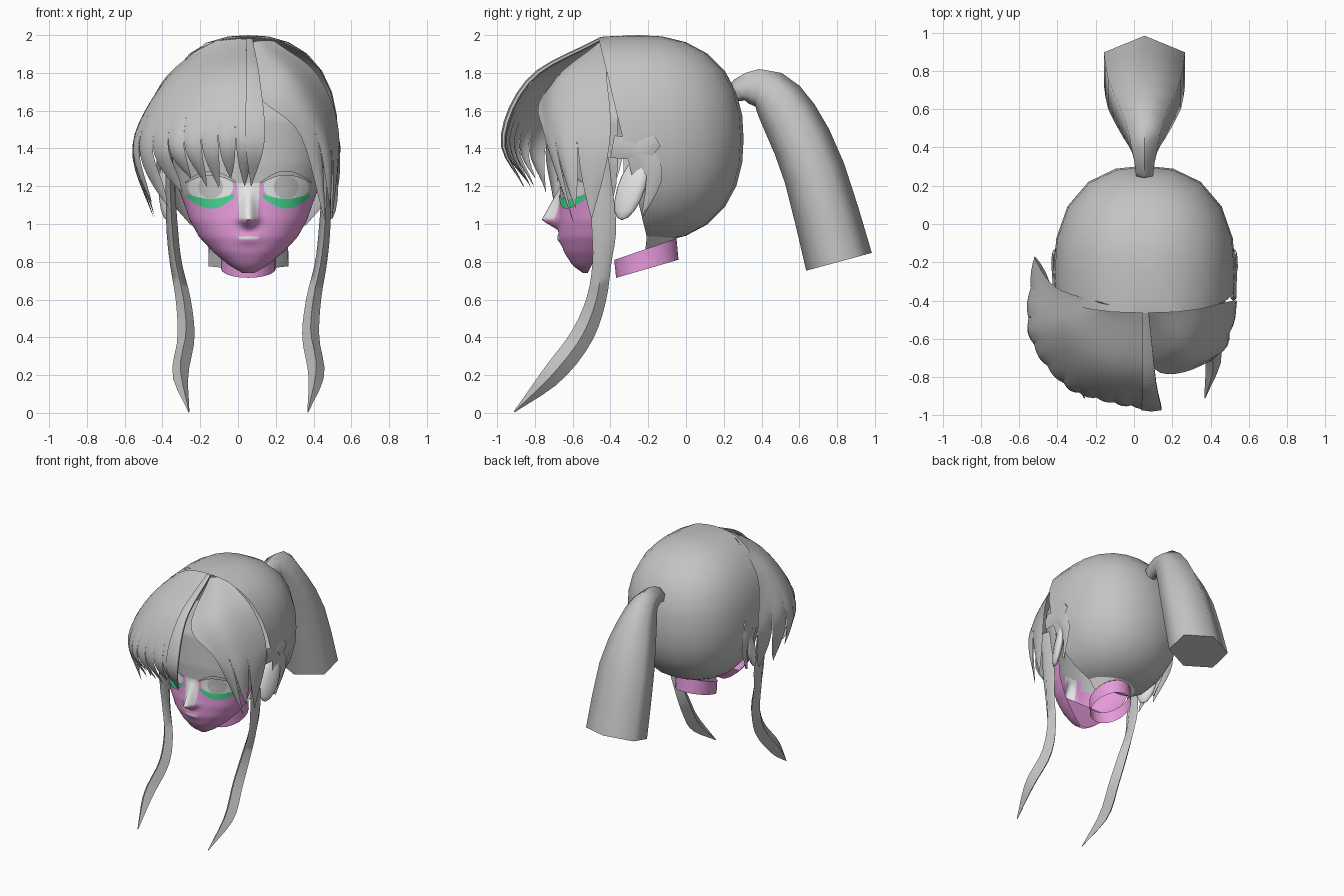
import bpy, bmesh, math
from mathutils import Vector as V

if "Cube" in bpy.data.objects:
    bpy.data.objects.remove(bpy.data.objects["Cube"])

XC = 0.055                      # symmetry line of the head
CORE = V((XC, -0.25, 1.35))     # point all shells face away from


def material(name, rgb):
    m = bpy.data.materials.new(name)
    m.diffuse_color = (*rgb, 1)
    m.use_nodes = True
    m.node_tree.nodes["Principled BSDF"].inputs["Base Color"].default_value = m.diffuse_color
    return m


HAIR = material("hair_grey", (0.55, 0.55, 0.55))
LIGHT = material("light_grey", (0.90, 0.90, 0.90))
WHITE = material("eye_white", (1.0, 1.0, 1.0))
PINK = material("pink", (0.80, 0.325, 0.71))
GREEN = material("green", (0.06, 0.68, 0.28))


def finish(name, bm, mats, rule=None):
    bmesh.ops.remove_doubles(bm, verts=bm.verts, dist=0.0004)
    if rule:
        for f in bm.faces:
            f.material_index = rule(f.calc_center_median())
    me = bpy.data.meshes.new(name)
    bm.to_mesh(me)
    bm.free()
    for m in mats:
        me.materials.append(m)
    ob = bpy.data.objects.new(name, me)
    bpy.context.collection.objects.link(ob)
    return ob


def add_sheet(bm, fn, nu, nv):
    g = [[bm.verts.new(fn(i / nu, j / nv)) for j in range(nv + 1)] for i in range(nu + 1)]
    fs = [bm.faces.new((g[i][j], g[i + 1][j], g[i + 1][j + 1], g[i][j + 1]))
          for i in range(nu) for j in range(nv)]
    out = 0
    for f in fs:
        f.normal_update()
        out += f.normal.dot(f.calc_center_median() - CORE) * f.calc_area()
    if out < 0:
        bmesh.ops.reverse_faces(bm, faces=fs)


def sheet(name, fn, nu, nv, mats, rule=None):
    bm = bmesh.new()
    add_sheet(bm, fn, nu, nv)
    return finish(name, bm, mats, rule)


def spline(p, t):
    """Smooth curve through the points p, t in 0..1."""
    p = [V(q) for q in p]
    k = min(int(t * (len(p) - 1)), len(p) - 2)
    f = t * (len(p) - 1) - k
    b, c = p[k], p[k + 1]
    a = p[k - 1] if k else b * 2 - c
    d = p[k + 2] if k + 2 < len(p) else c * 2 - b
    return 0.5 * (b * 2 + (c - a) * f + (a * 2 - b * 5 + c * 4 - d) * f * f
                  + (b * 3 - a - c * 3 + d) * f ** 3)


def tube(name, path, mat, n=6, steps=14):
    """Tapered tube; path rows are x, y, z, half width, half depth."""
    bm = bmesh.new()
    pos = [r[:3] for r in path]
    size = [(r[3], r[4], 0) for r in path]
    rings = []
    for i in range(steps + 1):
        t = i / steps
        p, s = spline(pos, t), spline(size, t)
        tan = spline(pos, min(t + 0.02, 1)) - spline(pos, max(t - 0.02, 0))
        tan.x = 0
        nrm = tan.normalized().cross(V((1, 0, 0)))
        ring = []
        for k in range(n):
            an = math.pi / 2 + k * math.tau / n
            ring.append(bm.verts.new(p + V((1, 0, 0)) * math.cos(an) * max(s.x, 0.001)
                                     + nrm * math.sin(an) * max(s.y, 0.001)))
        rings.append(ring)
    for a, b in zip(rings, rings[1:]):
        for k in range(n):
            bm.faces.new((a[k], a[(k + 1) % n], b[(k + 1) % n], b[k]))
    bm.faces.new(rings[0])
    bm.faces.new(rings[-1])
    bmesh.ops.recalc_face_normals(bm, faces=bm.faces)
    return finish(name, bm, [mat])


def fringe(name, columns, locks, split, lift):
    """Hair panel whose lower part splits into pointed locks."""
    def surf(u, v):
        return spline([spline(c, min(max(u, 0), 1)) for c in zip(*columns)], v)
    bm = bmesh.new()
    for i in range(locks):
        def fn(a, v, i=i):
            low = max(0, (v - split) / (1 - split))
            u = (i + 0.5 + (a - 0.5) * (1 - low ** 3.5)) / locks
            p = surf(u, v * (1 - 0.06 * low * (i % 3 == 1)))
            return p + (p - CORE).normalized() * lift * math.sin(math.pi * a) * low * (1 - low) * 4
        add_sheet(bm, fn, 4, 18)
    return finish(name, bm, [HAIR])


# Back of the head: rounded shell cut open along a sloping front plane
bm = bmesh.new()
bmesh.ops.create_uvsphere(bm, u_segments=20, v_segments=14, radius=1)
for v in bm.verts:
    d = v.co / sum(abs(c) ** 2.35 for c in v.co) ** (1 / 2.35)
    v.co = V((XC + d.x * 0.475, -0.25 + d.y * (0.555 if d.y > 0 else 0.8), 1.45 + d.z * 0.55))
bmesh.ops.bisect_plane(bm, geom=bm.verts[:] + bm.edges[:] + bm.faces[:], dist=1e-5,
                       plane_co=(0, -0.46, 1.97), plane_no=(0, 1, 0.243), clear_inner=True)
finish("back_hair_shell", bm, [HAIR])

# Ponytail
tube("ponytail", [(XC, 0.25, 1.69, 0.05, 0.045), (XC, 0.32, 1.72, 0.06, 0.08),
                  (XC, 0.44, 1.70, 0.095, 0.12), (XC, 0.55, 1.56, 0.15, 0.15),
                  (XC, 0.68, 1.27, 0.22, 0.165), (XC, 0.81, 0.80, 0.245, 0.18)], HAIR, 6, 10)

# Face: rows of z, front y, half width, back y
ROWS = [(0.74, -0.545, 0.03, -0.52), (0.78, -0.60, 0.10, -0.50), (0.85, -0.645, 0.185, -0.47),
        (0.93, -0.67, 0.26, -0.44), (1.02, -0.675, 0.31, -0.42), (1.12, -0.67, 0.345, -0.39),
        (1.2, -0.665, 0.375, -0.37), (1.32, -0.67, 0.40, -0.36), (1.55, -0.655, 0.42, -0.36),
        (1.8, -0.55, 0.33, -0.40)]


def row(z):
    for a, b in zip(ROWS, ROWS[1:]):
        if z <= b[0] + 1e-6:
            return V(a[1:]).lerp(V(b[1:]), (z - a[0]) / (b[0] - a[0]))
    return V(ROWS[-1][1:])


def face_y(x, z):
    yf, w, yb = row(z)
    t = min(abs(x - XC) / w, 1)
    rise = max(0, min((1.2 - z) / 0.18, (z - 0.965) / 0.055))
    nose = 0.09 * rise * math.exp(-((x - XC) / (0.02 + 0.025 * rise)) ** 2)
    lips = 0.015 * math.exp(-((x - XC) / 0.06) ** 2 - ((z - 0.92) / 0.025) ** 2)
    return yb + (yf - yb) * (1 - t ** 2.3) ** 0.5 - nose - lips


def face_point(u, v):
    z = 0.74 + 1.06 * v
    x = XC + row(z).y * math.sin((u - 0.5) * math.pi)
    return V((x, face_y(x, z), z))


def face_colour(c):
    dx = abs(c.x - XC)
    if (dx < 0.052 and 1.02 < c.z < 1.21) or (dx < 0.055 and 0.908 < c.z < 0.926):
        return 1
    return 0 if c.z < 1.14 or (dx < 0.10 and c.z < 1.21) else 2


sheet("face", face_point, 60, 60, [PINK, LIGHT, HAIR], face_colour)


def under_jaw(u, v):
    z = 0.74 + 0.14 * v
    return V((XC + row(z).y * (u * 2 - 1), row(z).z, z))


sheet("under_jaw", under_jaw, 4, 6, [PINK])


# Eyes: white, iris, upper lash and green band, all following the face
def on_face(x, z, off):
    return V((x, face_y(x, z) - off, z))


def disc(name, cx, cz, rx, rz, off, mat):
    sheet(name, lambda r, a: on_face(cx + r * rx * math.cos(a * math.tau),
                                     cz + r * rz * math.sin(a * math.tau), off), 4, 24, [mat])


def band(name, cx, half, z0, arch, thick, off, mat):
    sheet(name, lambda u, v: on_face(
        cx + (u * 2 - 1) * half,
        z0 + arch * math.sin(math.pi * u) + (v - 0.5) * thick * (0.4 + 0.6 * math.sin(math.pi * u)),
        off), 18, 2, [mat])


for s, side in ((-1, "left"), (1, "right")):
    ex = XC + s * 0.2
    disc("eye_white_" + side, ex, 1.195, 0.12, 0.075, 0.004, WHITE)
    disc("iris_" + side, ex, 1.197, 0.066, 0.064, 0.008, HAIR)
    band("eye_lash_" + side, ex, 0.135, 1.22, 0.05, 0.024, 0.02, HAIR)
    band("green_band_" + side, ex, 0.125, 1.15, -0.043, 0.052, 0.007, GREEN)

    # Ear and the hair tufts around it
    bm = bmesh.new()
    bmesh.ops.create_uvsphere(bm, u_segments=12, v_segments=8, radius=1)
    for v in bm.verts:
        x, y, z = v.co
        v.co = (XC + s * (0.43 + 0.035 * x + 0.03 * y), -0.29 + 0.075 * y + 0.05 * z, 1.19 + 0.17 * z)
    bmesh.ops.recalc_face_normals(bm, faces=bm.faces)
    finish("ear_" + side, bm, [LIGHT])
    ax = XC + s * 0.465
    tube("ear_tuft_" + side, [(ax, -0.39, 1.41, 0.015, 0.06), (ax, -0.24, 1.38, 0.018, 0.055),
                              (ax, -0.17, 1.25, 0.018, 0.045), (ax - s * 0.03, -0.23, 1.04, 0.01, 0.005)],
         HAIR, 4, 10)
    sx = ax + s * 0.01
    tube("ear_spike_" + side, [(sx, -0.24, 1.38, 0.012, 0.05), (sx, -0.20, 1.41, 0.012, 0.05),
                               (sx, -0.15, 1.44, 0.008, 0.03)], HAIR, 4, 3)

    # Long side lock
    tube("side_lock_" + side, [(XC + s * dx, y, z, a, b) for dx, y, z, a, b in (
        (0.42, -0.46, 1.35, 0.02, 0.05), (0.405, -0.435, 1.0, 0.03, 0.065),
        (0.385, -0.445, 0.8, 0.032, 0.05), (0.345, -0.475, 0.6, 0.04, 0.052),
        (0.33, -0.555, 0.4, 0.045, 0.06), (0.36, -0.71, 0.2, 0.042, 0.055),
        (0.315, -0.91, 0.005, 0.003, 0.003))], HAIR, 4, 20)


# Neck ring, tilted, open at both ends
def neck(u, v):
    a = u * math.tau
    y = -0.205 + 0.165 * math.sin(a)
    return V((XC + 0.145 * math.cos(a), y - 0.01 * v,
              (0.715 + (y + 0.37) * 0.29) * (1 - v) + (0.81 + (y + 0.37) * 0.34) * v))


sheet("neck", neck, 20, 2, [PINK])


# Nape joining the neck to the hair
def nape(u, v):
    a = u * math.pi
    p = neck(u / 2, 1)
    return p.lerp(V((XC + 0.26 * math.cos(a), -0.2 + 0.24 * math.sin(a), 1.0)), v)


sheet("nape", nape, 12, 2, [LIGHT])

# Swept fringe on the left, from the parting round to the ear
fringe("left_fringe", [
    [(0.07, -0.44, 1.975), (0.06, -0.79, 1.78), (0.08, -0.965, 1.45), (0.07, -0.82, 1.20)],
    [(0.03, -0.44, 1.98), (-0.12, -0.76, 1.77), (-0.15, -0.92, 1.45), (-0.10, -0.82, 1.19)],
    [(-0.02, -0.44, 1.98), (-0.27, -0.67, 1.76), (-0.37, -0.83, 1.43), (-0.26, -0.76, 1.19)],
    [(-0.10, -0.43, 1.97), (-0.38, -0.53, 1.75), (-0.545, -0.56, 1.42), (-0.43, -0.62, 1.04)],
    [(-0.17, -0.41, 1.96), (-0.41, -0.33, 1.74), (-0.52, -0.17, 1.40), (-0.44, -0.22, 1.04)]],
    10, 0.52, 0.012)

# Side panel on the right
fringe("right_fringe", [
    [(0.07, -0.46, 1.96), (0.11, -0.76, 1.68), (0.33, -0.75, 1.47), (0.45, -0.60, 1.00)],
    [(0.11, -0.45, 1.97), (0.29, -0.67, 1.76), (0.46, -0.65, 1.45), (0.49, -0.57, 1.00)],
    [(0.19, -0.42, 1.97), (0.42, -0.42, 1.79), (0.535, -0.40, 1.48), (0.50, -0.46, 1.04)]],
    3, 0.62, 0.012)

# Centre strand falling between the eyes
tube("centre_strand", [(0.06, -0.46, 1.975, 0.02, 0.01), (0.08, -0.82, 1.77, 0.04, 0.014),
                       (0.09, -0.968, 1.45, 0.06, 0.014), (0.07, -0.86, 1.20, 0.002, 0.002)],
     HAIR, 6, 14)

# Smooth shading, keeping creases
for ob in bpy.context.scene.objects:
    ob.select_set(True)
    bpy.context.view_layer.objects.active = ob
bpy.ops.object.shade_smooth_by_angle(angle=math.radians(68))
